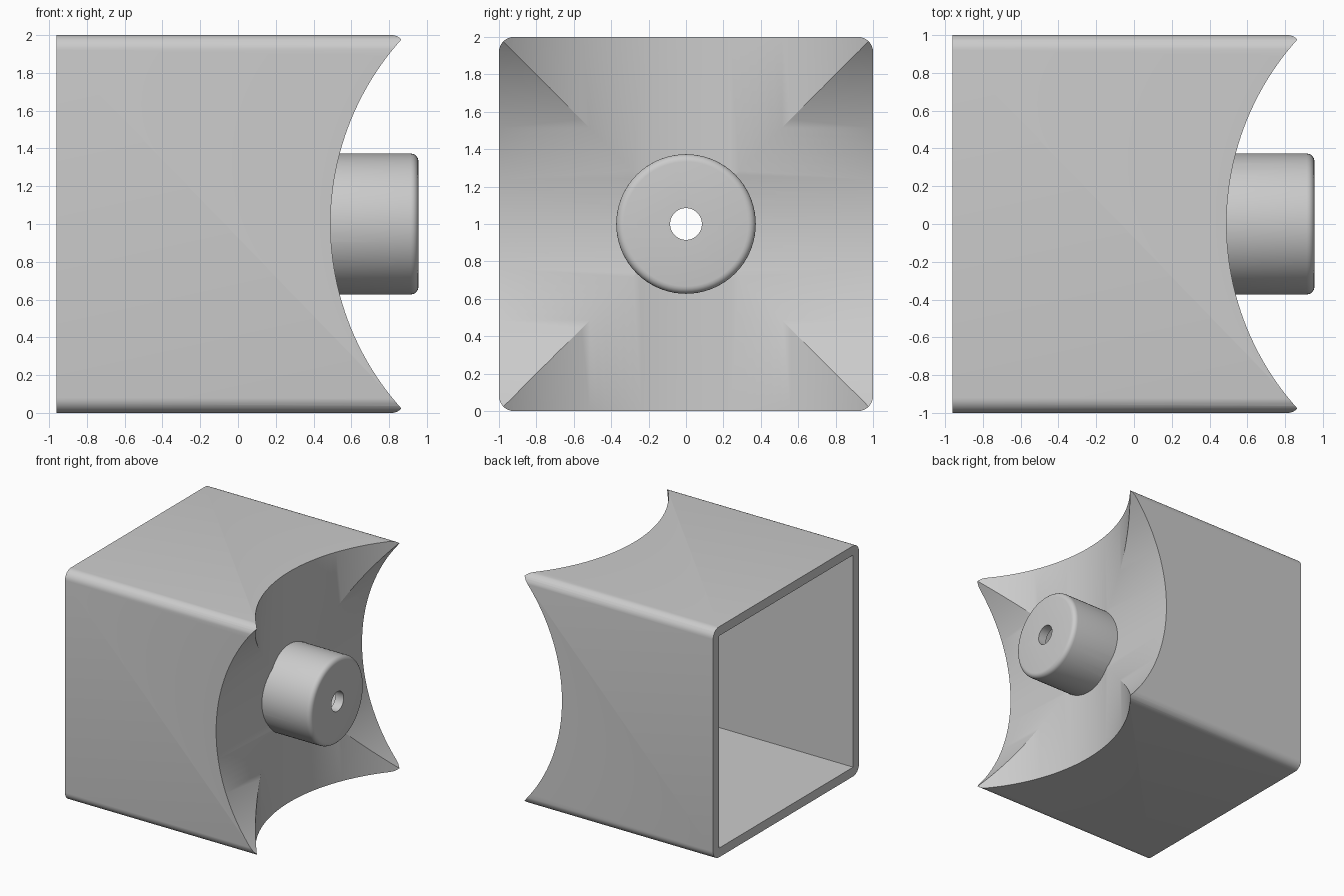
import bpy, bmesh, math
from mathutils import Matrix, Vector

if "Cube" in bpy.data.objects:
    bpy.data.objects.remove(bpy.data.objects["Cube"], do_unlink=True)

WALL = 0.08
BACK, FRONT = -0.96, 0.955
SADDLE_R, SADDLE_X = 1.46, 1.95

grey = bpy.data.materials.new("plain grey")
grey.use_nodes = True
colour = (0.6, 0.6, 0.6, 1)
grey.diffuse_color = colour
grey.node_tree.nodes["Principled BSDF"].inputs["Base Color"].default_value = colour


def finish(bm, name):
    mesh = bpy.data.meshes.new(name)
    bm.to_mesh(mesh)
    bm.free()
    mesh.materials.append(grey)
    obj = bpy.data.objects.new(name, mesh)
    bpy.context.collection.objects.link(obj)
    return obj


def box(name, x0, x1, half, rounding=0):
    bm = bmesh.new()
    bmesh.ops.create_cube(bm, size=1)
    bmesh.ops.scale(bm, vec=(x1 - x0, 2 * half, 2 * half), verts=bm.verts)
    bmesh.ops.translate(bm, vec=((x0 + x1) / 2, 0, 1), verts=bm.verts)
    if rounding:
        long_edges = [e for e in bm.edges
                      if abs(e.verts[0].co.x - e.verts[1].co.x) > 0.1]
        bmesh.ops.bevel(bm, geom=long_edges, offset=rounding, segments=8,
                        profile=0.5, affect='EDGES')
    return finish(bm, name)


def cylinder(name, axis, centre, radius, length, segments, rim=0):
    bm = bmesh.new()
    turn = Vector((0, 0, 1)).rotation_difference(Vector(axis)).to_matrix().to_4x4()
    bmesh.ops.create_cone(bm, cap_ends=True, segments=segments, radius1=radius,
                          radius2=radius, depth=length,
                          matrix=Matrix.Translation(centre) @ turn)
    if rim:
        end = centre[0] + length / 2 - 0.001
        edges = [e for e in bm.edges if all(v.co.x > end for v in e.verts)]
        bmesh.ops.bevel(bm, geom=edges, offset=rim, segments=5,
                        profile=0.5, affect='EDGES')
    return finish(bm, name)


def combine(target, tool, operation):
    mod = target.modifiers.new(operation.lower(), 'BOOLEAN')
    mod.operation, mod.solver, mod.object = operation, 'EXACT', tool
    bpy.context.view_layer.objects.active = target
    bpy.ops.object.modifier_apply(modifier=mod.name)
    bpy.data.objects.remove(tool, do_unlink=True)


def saddled_block(name, inset, back, rounding, rim):
    """Square block with two crossed round cuts at its end, plus a round boss."""
    block = box(name, back, 1.2, 1 - inset, rounding)
    for axis in ((0, 1, 0), (0, 0, 1)):
        cut = cylinder("saddle_cutter", axis, (SADDLE_X, 0, 1),
                       SADDLE_R + inset, 4, 192)
        combine(block, cut, 'DIFFERENCE')
    start, end = 0.2, FRONT - inset
    boss = cylinder("boss", (1, 0, 0), ((start + end) / 2, 0, 1),
                    0.373 - inset, end - start, 72, rim)
    combine(block, boss, 'UNION')
    return block


# Outer body, hollowed to an even wall and open at the back
body = saddled_block("saddle_end_housing", 0, BACK, WALL, 0.04)
cavity = saddled_block("cavity_cutter", WALL, BACK - 0.2, 0, 0)
combine(body, cavity, 'DIFFERENCE')

# Hole through the boss face
hole = cylinder("hole_cutter", (1, 0, 0), (FRONT, 0, 1), 0.085, 0.5, 40)
combine(body, hole, 'DIFFERENCE')

bpy.ops.object.select_all(action='DESELECT')
body.select_set(True)
bpy.context.view_layer.objects.active = body
bpy.ops.object.shade_smooth_by_angle(angle=math.radians(30))
